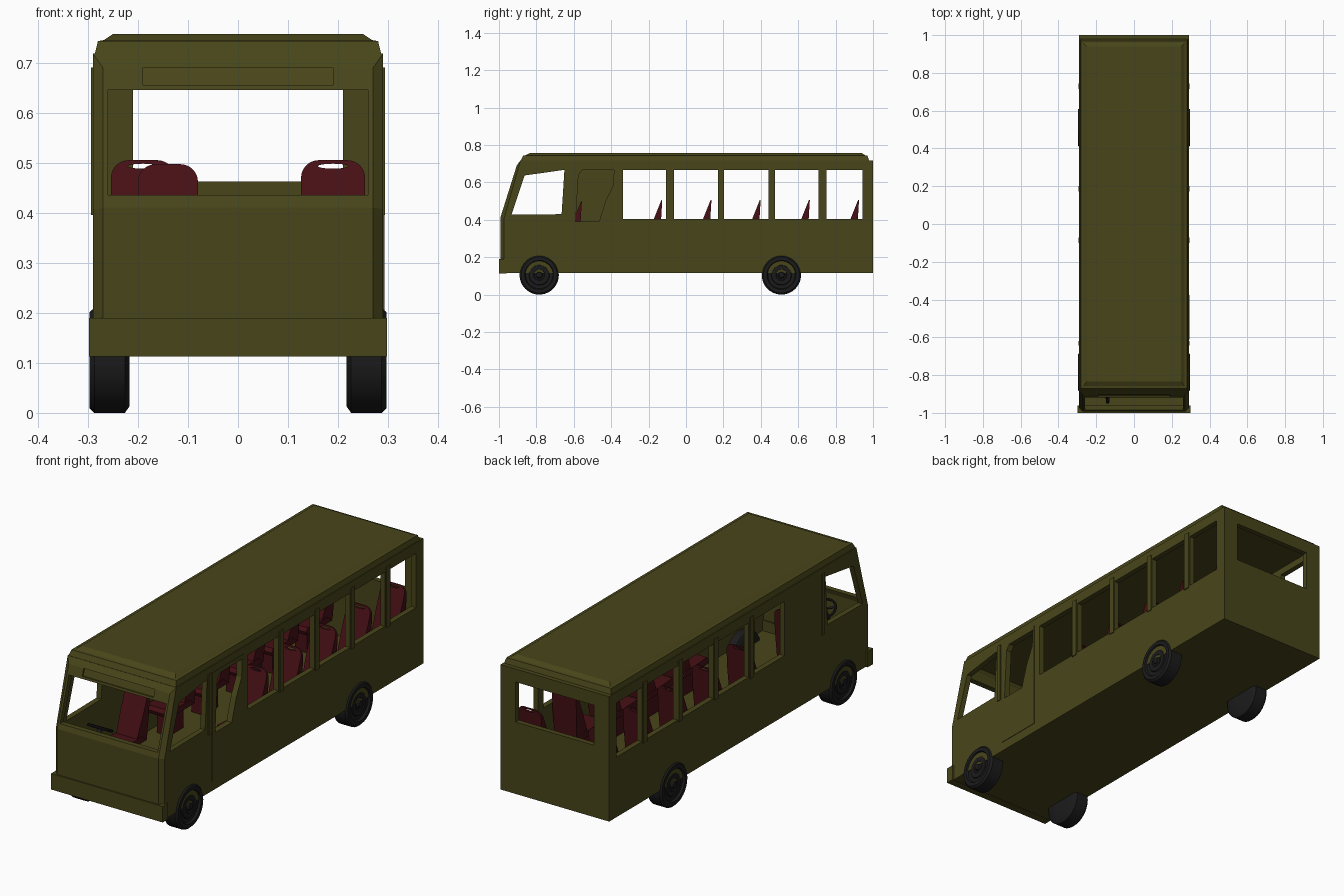
import bpy, bmesh, math
from mathutils import Vector, Matrix

if "Cube" in bpy.data.objects:
    bpy.data.objects.remove(bpy.data.objects["Cube"])


def material(name, rgb):
    m = bpy.data.materials.new(name)
    m.diffuse_color = (*rgb, 1)
    m.use_nodes = True
    m.node_tree.nodes["Principled BSDF"].inputs["Base Color"].default_value = m.diffuse_color
    return m


OLIVE = material("olive_paint", (0.065, 0.06, 0.01))
RED = material("seat_red", (0.06, 0.005, 0.007))
BLACK = material("rubber_black", (0.011, 0.011, 0.012))


def finish(name, bm, mat, smooth=False):
    bmesh.ops.recalc_face_normals(bm, faces=bm.faces)
    me = bpy.data.meshes.new(name)
    bm.to_mesh(me)
    bm.free()
    ob = bpy.data.objects.new(name, me)
    bpy.context.collection.objects.link(ob)
    if mat:
        me.materials.append(mat)
    if smooth:
        bpy.ops.object.select_all(action='DESELECT')
        ob.select_set(True)
        bpy.context.view_layer.objects.active = ob
        bpy.ops.object.shade_smooth_by_angle(angle=math.radians(35))
    return ob


def loft(bm, rings):
    rows = [[bm.verts.new(p) for p in r] for r in rings]
    n = len(rows[0])
    for a, b in zip(rows, rows[1:]):
        for i in range(n):
            bm.faces.new((a[i], a[(i + 1) % n], b[(i + 1) % n], b[i]))
    bm.faces.new(rows[0])
    bm.faces.new(rows[-1])


def prism(name, yz, x0, x1, mat=OLIVE, bevel=None):
    """Side outline of (y, z) points extruded from x0 to x1."""
    bm = bmesh.new()
    loft(bm, [[(x, y, z) for y, z in yz] for x in (x0, x1)])
    if bevel:
        edges = [e for e in bm.edges if bevel(*[v.co for v in e.verts])]
        bmesh.ops.bevel(bm, geom=edges, offset=0.02, segments=1, affect='EDGES')
    return finish(name, bm, mat)


def box(name, x0, x1, y0, y1, z0, z1, mat=OLIVE):
    return prism(name, [(y0, z0), (y1, z0), (y1, z1), (y0, z1)], x0, x1, mat)


def cut(ob, cutter):
    cutter.hide_render = True
    mod = ob.modifiers.new("cut", 'BOOLEAN')
    mod.operation, mod.solver, mod.object = 'DIFFERENCE', 'EXACT', cutter
    bpy.context.view_layer.objects.active = ob
    bpy.ops.object.modifier_apply(modifier=mod.name)
    bpy.data.objects.remove(cutter)


# Body shell, hollowed out
HW = 0.29
body = prism("body", [(-.993, .115), (-.993, .41), (-.905, .69), (-.885, .718), (1, .718), (1, .115)],
             -HW, HW, bevel=lambda a, b: a.x * b.x > 0 and abs(a.x - b.x) < 1e-6
             and max(a.y, b.y) < -.9 and abs(a.z - b.z) > .1)
cut(body, prism("cavity", [(-.968, .14), (-.968, .41), (-.877, .685), (-.865, .7), (.975, .7), (.975, .14)],
                -.264, .264))

# Windscreen, rear window, sign recess
cut(body, box("windscreen_cut", -.26, .26, -1.1, -.8, .435, .645))
cut(body, box("rear_cut", -.21, .21, .9, 1.1, .462, .655))
cut(body, prism("sign_cut", [(-.96, .655), (-.909, .655), (-.897, .69), (-.96, .69)], -.19, .19))

# Side windows on both sides
WINDOWS = [(-.338, -.107), (-.064, .17), (.204, .44), (.477, .708), (.75, .944)]
for y0, y1 in WINDOWS:
    cut(body, box("window_cut", -.4, .4, y0, y1, .405, .667))
cut(body, prism("cab_cut", [(-.933, .427), (-.863, .637), (-.65, .667), (-.665, .43)], -.4, .4))

# Door on the right side with its angled window
DOOR_WINDOW = [(-.59, .39), (-.575, .64), (-.555, .665), (-.385, .665), (-.39, .58), (-.43, .5), (-.465, .39)]
door = box("door", .275, .2925, -.612, -.375, .16, .685)
for part in (body, door):
    cut(part, prism("door_cut", DOOR_WINDOW, .2, .4))

# Outer window pillar strips
for s in (-1, 1):
    for (_, a), (b, _) in zip(WINDOWS, WINDOWS[1:]):
        mid = (a + b) / 2
        box("window_pillar", *sorted((s * .28, s * .294)), mid - .015, mid + .015, .395, .69)
    box("cab_pillar", *sorted((s * .28, s * .294)), -.642, -.62, .395, .69)

# Front bumper
box("bumper", -.298, .298, -1, -.96, .113, .19)

# Stepped roof cap
bm = bmesh.new()
loft(bm, [[(-x, y0, z), (x, y0, z), (x, y1, z), (-x, y1, z)] for x, y0, y1, z in
          [(.287, -.885, .98, .714), (.28, -.87, .97, .743), (.268, -.858, .958, .745), (.25, -.835, .94, .757)]])
finish("roof", bm, OLIVE)

# Wheels, turned from a (radius, x) profile
WHEEL = [(.04, .217), (.092, .217), (.105, .226), (.105, .287), (.096, .297), (.078, .297), (.073, .287),
         (.055, .287), (.052, .291), (.03, .291), (.026, .287), (.018, .287), (.014, .297), (.004, .297)]
for s in (-1, 1):
    for wy in (-.785, .51):
        bm = bmesh.new()
        loft(bm, [[(s * x, wy + r * math.cos(t), .105 + r * math.sin(t))
                   for t in (math.tau * i / 40 for i in range(40))] for r, x in WHEEL])
        finish("wheel", bm, BLACK, True)


def seat_back(hw, top, hole):
    """Rounded back outline with a grab hole, filled as a flat curve and tapered to a wedge."""
    cu = bpy.data.curves.new("outline", 'CURVE')
    cu.dimensions, cu.fill_mode, cu.extrude = '2D', 'BOTH', 1
    r = .035
    arc = [(hw - r + r * math.cos(t), top - r + r * math.sin(t)) for t in (math.pi / 2 * i / 6 for i in range(7))]
    outer = [(-hw * .9, .25), (hw * .9, .25), (hw, .38)] + arc + [(-x, z) for x, z in reversed(arc)] + [(-hw, .38)]
    loops = [outer]
    if hole:
        loops.append([(.03 * math.cos(t), top - .012 + .005 * math.sin(t))
                      for t in (math.tau * i / 16 for i in range(16))])
    for pts in loops:
        sp = cu.splines.new('POLY')
        sp.points.add(len(pts) - 1)
        for p, (x, z) in zip(sp.points, pts):
            p.co = (x, z, 0, 1)
        sp.use_cyclic_u = True
    tmp = bpy.data.objects.new("outline", cu)
    bpy.context.collection.objects.link(tmp)
    me = bpy.data.meshes.new_from_object(tmp.evaluated_get(bpy.context.evaluated_depsgraph_get()))
    bpy.data.objects.remove(tmp)
    bm = bmesh.new()
    bm.from_mesh(me)
    bmesh.ops.remove_doubles(bm, verts=bm.verts, dist=1e-5)
    for v in bm.verts:
        x, z, w = v.co
        d = top - z
        v.co = (x, -.4 * d - .002 if w < 0 else -.06 * d + .003, z)
    return bm


def seat(name, cx, cy, hw, top, hole=True):
    bm = seat_back(hw, top, hole)
    # cushion and pedestal
    pan = [(-.215, .25), (-.222, .268), (-.21, .285), (-.1, .278), (-.06, .28), (-.02, .25)]
    loft(bm, [[(x, y, z) for y, z in pan] for x in (-hw, hw)])
    foot = [(-.17, .135), (-.06, .135), (-.06, .255), (-.17, .255)]
    loft(bm, [[(x, y, z) for y, z in foot] for x in (-hw * .5, hw * .5)])
    bmesh.ops.translate(bm, verts=bm.verts, vec=(cx, cy, 0))
    finish(name, bm, RED, True)


# Passenger seats in five rows, plus the driver seat
for row in range(5):
    for s in (-1, 1):
        seat("passenger_seat", s * .19, -.13 + .263 * row, .064, .505)
seat("driver_seat", -.14, -.56, .06, .497, False)

# Steering wheel with spokes and column
bm = bmesh.new()
R, r = .055, .006
grid = [[bm.verts.new(((R + r * math.cos(b)) * math.cos(a), (R + r * math.cos(b)) * math.sin(a), r * math.sin(b)))
         for b in (math.tau * j / 8 for j in range(8))] for a in (math.tau * i / 28 for i in range(28))]
for i in range(28):
    for j in range(8):
        bm.faces.new((grid[i][j], grid[(i + 1) % 28][j], grid[(i + 1) % 28][(j + 1) % 8], grid[i][(j + 1) % 8]))
for k in range(3):
    m = Matrix.Rotation(math.tau * k / 3 + math.pi / 2, 4, 'Z') @ Matrix.Translation((R / 2, 0, 0))
    bmesh.ops.create_cube(bm, size=1, matrix=m @ Matrix.Diagonal((R, .01, .005, 1)))
bmesh.ops.create_cone(bm, cap_ends=True, segments=12, radius1=.009, radius2=.012, depth=.2,
                      matrix=Matrix.Translation((0, 0, -.1)))
bmesh.ops.transform(bm, verts=bm.verts,
                    matrix=Matrix.Translation(Vector((-.14, -.85, .395))) @ Matrix.Rotation(math.radians(-28), 4, 'X'))
finish("steering_wheel", bm, BLACK, True)
